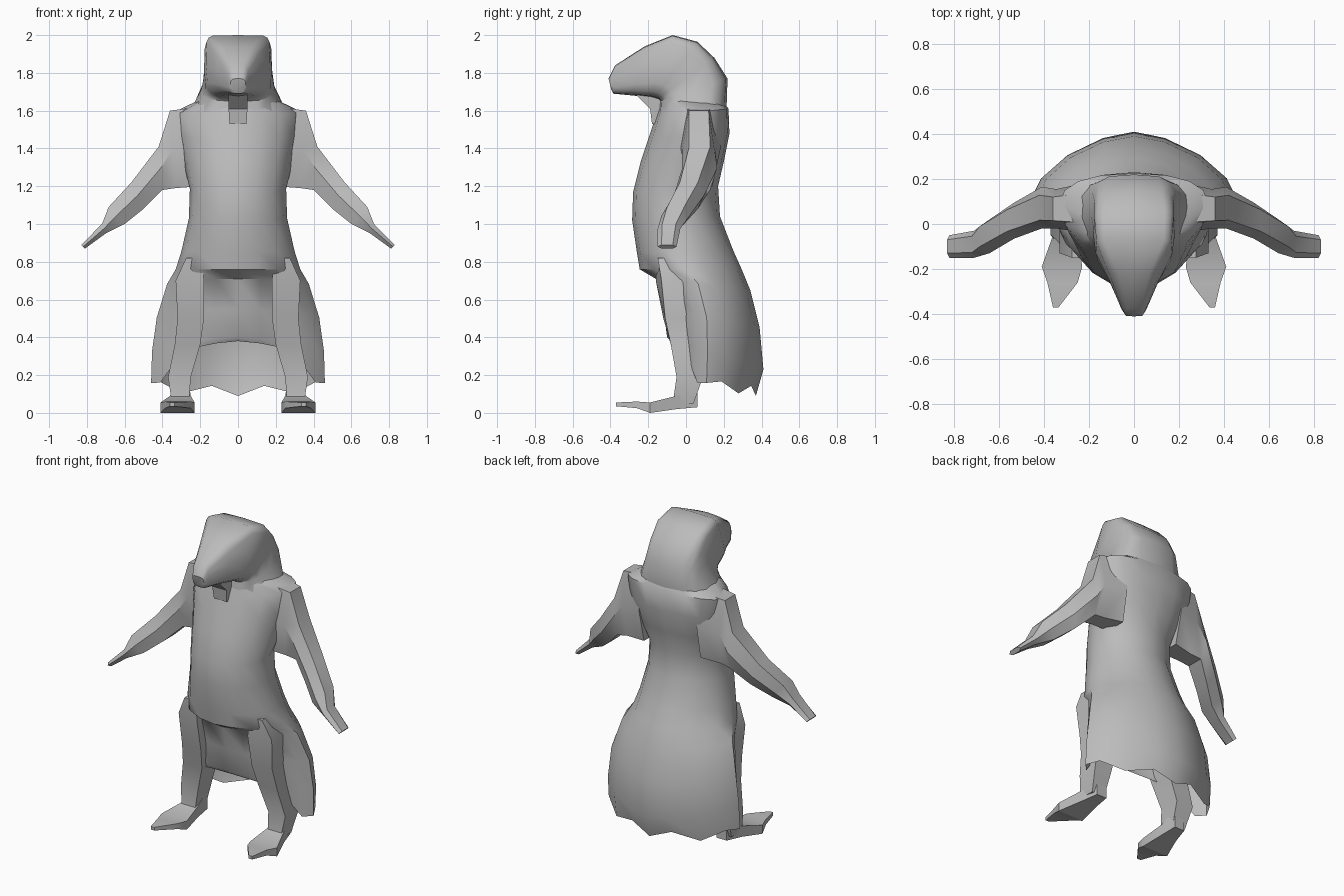
import bpy, bmesh, math
from mathutils import Vector

fur = bpy.data.materials.new("grey_fur")
fur.diffuse_color = (0.5, 0.5, 0.5, 1)


def power(v, p):
    return math.copysign(abs(v) ** p, v)


def oval(low, high, half_width, p_low=0.8, p_high=0.8, mid=0.5, n=16):
    """Rounded ring spanning two (y, z) points; mid is where it is widest."""
    pts = []
    for i in range(n):
        a = 2 * math.pi * i / n
        p = p_low if math.cos(a) > 0 else p_high
        c = power(math.cos(a), p)
        t = mid - c * (mid if c > 0 else 1 - mid)
        pts.append((half_width * power(math.sin(a), p),
                    low[0] + (high[0] - low[0]) * t,
                    low[1] + (high[1] - low[1]) * t))
    return pts


def loft(name, rings, angle=35, cap_start=True, cap_end=True, side=1):
    """Skin a list of equal-length rings into one object."""
    bm = bmesh.new()
    loops = [[bm.verts.new((side * x, y, z)) for x, y, z in r] for r in rings]
    n = len(rings[0])
    for a, b in zip(loops, loops[1:]):
        for i in range(n):
            j = (i + 1) % n
            bm.faces.new((a[i], a[j], b[j], b[i]))
    if cap_start:
        bm.faces.new(loops[0][::-1])
    if cap_end:
        bm.faces.new(loops[-1])
    bmesh.ops.recalc_face_normals(bm, faces=bm.faces)
    me = bpy.data.meshes.new(name)
    bm.to_mesh(me)
    bm.free()
    me.materials.append(fur)
    ob = bpy.data.objects.new(name, me)
    bpy.context.collection.objects.link(ob)
    bpy.ops.object.select_all(action='DESELECT')
    ob.select_set(True)
    bpy.context.view_layer.objects.active = ob
    bpy.ops.object.shade_smooth_by_angle(angle=math.radians(angle))
    return ob


# Body: front point, back point, half width, front/back roundness, widest place
body = [
    ((-0.13, 1.66), (0.19, 1.66), 0.20, 0.8, 0.8, 0.5),
    ((-0.16, 1.57), (0.225, 1.61), 0.33, 1.0, 0.85, 0.65),
    ((-0.20, 1.45), (0.23, 1.48), 0.32, 1.0, 0.95, 0.65),
    ((-0.24, 1.33), (0.20, 1.33), 0.29, 1.0, 0.95, 0.6),
    ((-0.28, 1.17), (0.17, 1.20), 0.255, 1.0, 1.0, 0.5),
    ((-0.285, 1.02), (0.18, 1.04), 0.26, 1.0, 1.0, 0.5),
    ((-0.26, 0.85), (0.25, 0.86), 0.30, 1.05, 1.05, 0.45),
    ((-0.245, 0.76), (0.295, 0.76), 0.33, 1.1, 1.1, 0.45),
    ((-0.16, 0.71), (0.34, 0.65), 0.375, 1.2, 1.15, 0.45),
    ((-0.12, 0.55), (0.39, 0.45), 0.43, 1.35, 1.2, 0.45),
    ((-0.10, 0.40), (0.41, 0.23), 0.455, 1.4, 1.25, 0.42),
    ((-0.08, 0.38), (0.37, 0.10), 0.46, 1.4, 1.25, 0.42),
]
rings = [oval(*b) for b in body]
# Hem drops behind the legs and is ragged along the back
rings[-1] = [(x, y, z if y < 0.05 else 0.16 - 0.15 * max(y - 0.1, 0)
              + (0.02 if i % 2 else -0.03) * (y > 0.15))
             for i, (x, y, z) in enumerate(rings[-1])]
loft("body", rings, 40, cap_end=False)

# Head: hood over the neck, flat-topped skull, then tapering muzzle
head = [
    ((-0.15, 1.54), (0.215, 1.62), 0.265, 0.8, 0.8),
    ((-0.14, 1.65), (0.22, 1.77), 0.195, 0.7, 0.6),
    ((-0.15, 1.66), (0.15, 1.88), 0.182, 0.65, 0.4),
    ((-0.17, 1.665), (0.06, 1.965), 0.18, 0.65, 0.28),
    ((-0.19, 1.67), (-0.07, 2.0), 0.17, 0.65, 0.25),
    ((-0.28, 1.68), (-0.22, 1.94), 0.11, 0.65, 0.5),
    ((-0.385, 1.69), (-0.375, 1.84), 0.055, 0.6, 0.6),
    ((-0.395, 1.71), (-0.41, 1.77), 0.04, 0.6, 0.6),
]
loft("head", [oval(*h) for h in head], 40, cap_start=False)

# Pointed chin tuft under the jaw
loft("chin_tuft", [
    [(-0.05, -0.27, 1.69), (0.05, -0.27, 1.69), (0.05, -0.12, 1.67), (-0.05, -0.12, 1.67)],
    [(-0.05, -0.19, 1.61), (0.05, -0.19, 1.61), (0.05, -0.12, 1.61), (-0.05, -0.12, 1.61)],
    [(-0.045, -0.18, 1.53), (0.045, -0.18, 1.53), (0.045, -0.13, 1.53), (-0.045, -0.13, 1.53)],
], 20)


def arm_ring(top, bottom, y0, y1):
    """Six-sided arm section between an upper and a lower (x, z) point."""
    t, b = Vector(top), Vector(bottom)
    m, w = (t + b) / 2, y1 - y0
    return [(t.x, y0 + 0.2 * w, t.y), (t.x, y1 - 0.2 * w, t.y), (m.x, y1, m.y),
            (b.x, y1 - 0.2 * w, b.y), (b.x, y0 + 0.2 * w, b.y), (m.x, y0, m.y)]


def block(z, x0, x1, y0, y1, skew=0.0):
    """Leg section; skew pulls the inner front corner back."""
    return [(x0, y0 + skew, z), (x1, y0, z), (x1, y1, z), (x0, y1, z)]


def slab(y, x0, x1, z0, z1):
    return [(x0, y, z0), (x1, y, z0), (x1, y, z1), (x0, y, z1)]


for side, label in ((1, "left"), (-1, "right")):
    # Arm from shoulder to flat hand
    loft(label + "_arm", [
        arm_ring((0.21, 1.62), (0.20, 1.20), -0.04, 0.185),
        arm_ring((0.36, 1.60), (0.33, 1.19), -0.02, 0.155),
        arm_ring((0.42, 1.41), (0.40, 1.18), -0.02, 0.165),
        arm_ring((0.565, 1.22), (0.50, 1.08), -0.065, 0.095),
        arm_ring((0.685, 1.09), (0.60, 1.00), -0.13, 0.02),
        arm_ring((0.72, 1.00), (0.70, 0.95), -0.15, -0.03),
        arm_ring((0.83, 0.89), (0.81, 0.87), -0.15, -0.05),
    ], 35, side=side)

    # Leg from thigh to ankle
    loft(label + "_leg", [
        block(0.82, 0.19, 0.275, -0.15, -0.04),
        block(0.70, 0.18, 0.33, -0.13, 0.05, -0.03),
        block(0.50, 0.18, 0.32, -0.11, 0.06, -0.01),
        block(0.36, 0.20, 0.335, -0.08, 0.08),
        block(0.19, 0.25, 0.37, -0.05, 0.09),
        block(0.05, 0.26, 0.35, -0.07, 0.04),
    ], 35, side=side)

    # Foot with a splayed pointed toe
    loft(label + "_foot", [
        slab(0.06, 0.26, 0.33, 0.03, 0.15),
        slab(-0.05, 0.25, 0.36, 0.02, 0.09),
        slab(-0.19, 0.23, 0.41, 0.0, 0.055),
        slab(-0.26, 0.25, 0.385, 0.025, 0.06),
        slab(-0.37, 0.335, 0.36, 0.035, 0.055),
    ], 25, side=side)
